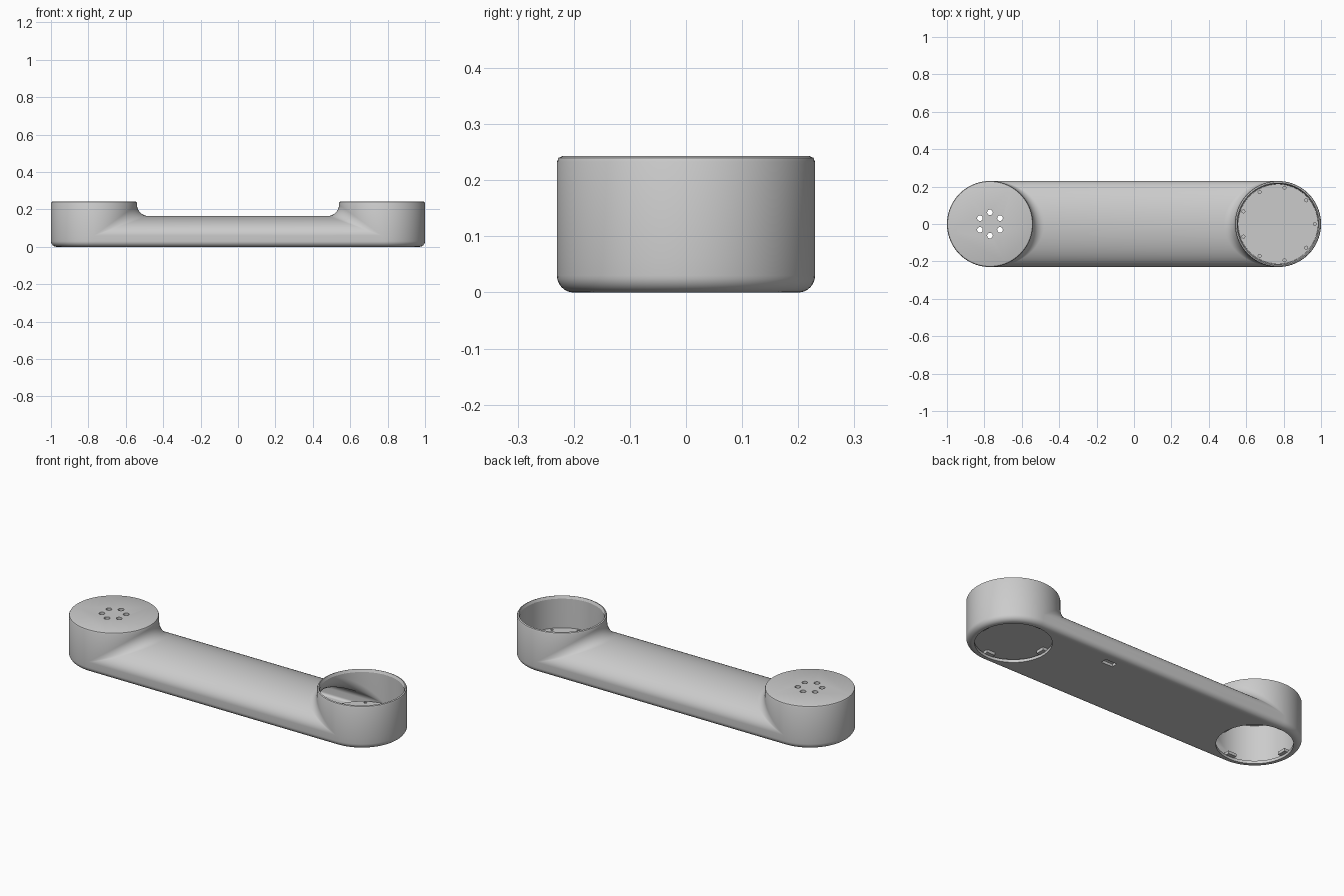
import bpy, bmesh
from math import sin, cos, pi, radians
from mathutils import Matrix

if "Cube" in bpy.data.objects:
    bpy.data.objects.remove(bpy.data.objects["Cube"])

CX, R, H = 0.77, 0.23, 0.243      # cup centre, cup radius, cup height
EDGE, ARCH = 0.06, 0.105          # where the arched top starts, and its rise
FIL, OPEN = 0.06, 0.19            # cup-to-beam fillet, bottom opening radius
N = 48
PHI = [-pi / 2 + pi * j / N for j in range(N + 1)]
QUARTER = [pi / 2 * k / 8 for k in range(9)]
RIM = [(R, H - 0.010), (R - 0.003, H - 0.003), (R - 0.010, H)]


def finish(name, bm, hidden=False):
    me = bpy.data.meshes.new(name)
    bm.to_mesh(me)
    bm.free()
    ob = bpy.data.objects.new(name, me)
    bpy.context.collection.objects.link(ob)
    ob.hide_render = hidden
    ob.hide_viewport = False
    return ob


def apply_mods(ob):
    dg = bpy.context.evaluated_depsgraph_get()
    me = bpy.data.meshes.new_from_object(ob.evaluated_get(dg))
    ob.modifiers.clear()
    ob.data = me


def smooth(ob):
    bpy.ops.object.select_all(action='DESELECT')
    ob.select_set(True)
    bpy.context.view_layer.objects.active = ob
    bpy.ops.object.shade_smooth_by_angle(angle=radians(35))


def grid(bm, rows):
    vs = [[bm.verts.new(p) for p in row] for row in rows]
    for a, b in zip(vs, vs[1:]):
        for k in range(len(a) - 1):
            bm.faces.new((a[k], a[k + 1], b[k + 1], b[k]))


def cyl(bm, x, y, z0, z1, r, seg=20):
    bmesh.ops.create_cone(bm, cap_ends=True, segments=seg, radius1=r, radius2=r,
                          depth=z1 - z0, matrix=Matrix.Translation((x, y, (z0 + z1) / 2)))


def box(bm, mat, size):
    bmesh.ops.create_cube(bm, size=1, matrix=mat @ Matrix.Diagonal((*size, 1)))


def cut(ob, cutter):
    m = ob.modifiers.new("cut", 'BOOLEAN')
    m.operation, m.solver, m.object = 'DIFFERENCE', 'EXACT', cutter
    apply_mods(ob)
    bpy.data.objects.remove(cutter)


# Outer skin: rounded bottom edge, cup walls, arched beam with fillets
low = [(OPEN, 0)] + [(0.20 + 0.03 * sin(a), 0.03 - 0.03 * cos(a)) for a in QUARTER] + [(R, EDGE)]
bm = bmesh.new()
for s in (-1, 1):
    grid(bm, [[(s * (CX + r * cos(p)), r * sin(p), z) for r, z in low + RIM] for p in PHI])
    grid(bm, [[(x, s * r, z) for r, z in low] for x in (-CX, CX)])

rows, floor = [], []
for p in PHI:
    c, y = cos(p), sin(p)
    h, f = EDGE + ARCH * c, FIL * c
    xw = CX - R * c
    half = [(xw - f + f * sin(a), R * y, h + f - f * cos(a)) for a in QUARTER]
    half += [(CX - r * c, r * y, z) for r, z in RIM]
    rows.append([(-a, b, d) for a, b, d in reversed(half)] + half)
    floor.append([(s * (CX - OPEN * c), OPEN * y, 0) for s in (-1, 1)])
grid(bm, rows)
grid(bm, floor)
# closed top of the left cup
rt = RIM[-1][0]
bm.faces.new([bm.verts.new((-CX + rt * cos(pi * k / N), rt * sin(pi * k / N), H)) for k in range(2 * N)])
bmesh.ops.remove_doubles(bm, verts=bm.verts, dist=1e-5)
bmesh.ops.dissolve_degenerate(bm, edges=bm.edges, dist=1e-6)
bmesh.ops.recalc_face_normals(bm, faces=bm.faces)
bm.normal_update()
cap = max(bm.faces, key=lambda f: len(f.verts))
if cap.normal.z < 0:
    bmesh.ops.reverse_faces(bm, faces=bm.faces)
shell = finish("arm_shell", bm)
m = shell.modifiers.new("wall", 'SOLIDIFY')
m.thickness, m.offset = 0.016, -1
apply_mods(shell)

# Six through holes in the cap and the cable slot underneath
bm = bmesh.new()
for k in range(6):
    a = pi / 2 + k * pi / 3
    cyl(bm, -CX + 0.062 * cos(a), 0.062 * sin(a), 0.2, 0.3, 0.015)
box(bm, Matrix.Translation((0.285, 0.15, 0)), (0.07, 0.035, 0.08))
cut(shell, finish("hole_cutter", bm, True))
smooth(shell)

# Mounting plate in the right cup with nine screw recesses
bm = bmesh.new()
cyl(bm, CX, 0, 0.03, 0.065, 0.213, 96)
plate = finish("mounting_plate", bm)
bm = bmesh.new()
for k in range(9):
    a = k * 2 * pi / 9
    cyl(bm, CX + 0.197 * cos(a), 0.197 * sin(a), 0.045, 0.08, 0.008, 16)
cut(plate, finish("screw_cutter", bm, True))
smooth(plate)

# Retaining tabs around both bottom openings
bm = bmesh.new()
for s in (-1, 1):
    for k in range(4):
        mat = Matrix.Translation((s * CX, 0, 0)) @ Matrix.Rotation(k * pi / 2, 4, 'Z')
        box(bm, mat @ Matrix.Translation((0.187, 0, 0.022)), (0.036, 0.05, 0.016))
finish("retaining_tabs", bm)
